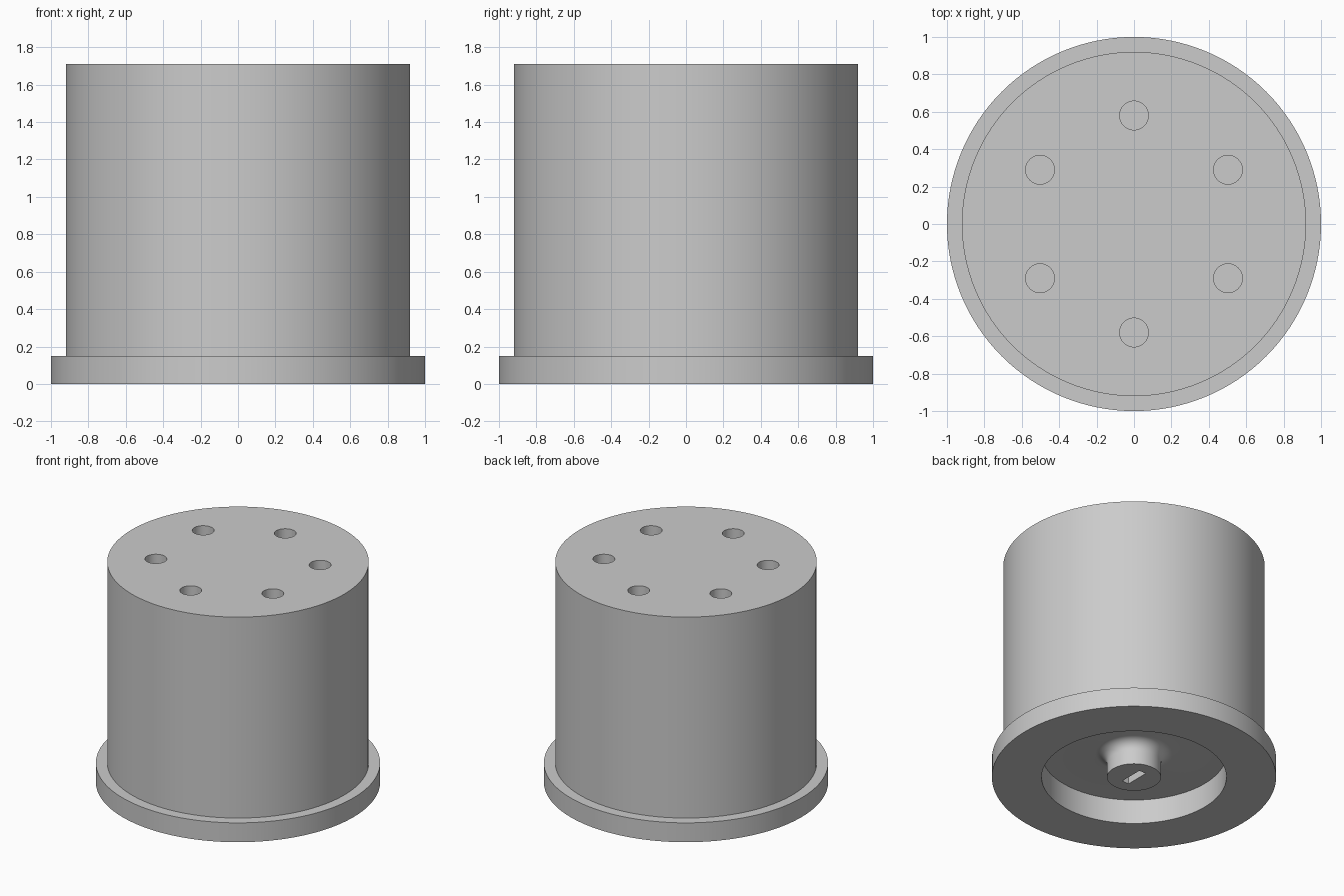
import bpy
import bmesh
import math
from mathutils import Matrix, Vector

cube = bpy.data.objects.get("Cube")
if cube:
    bpy.data.objects.remove(cube, do_unlink=True)

HEIGHT = 1.71
RECESS = 0.19
BOSS_R = 0.19
FILLET = 0.08
SEGMENTS = 128

# Single grey material
grey = bpy.data.materials.new("plain grey")
grey.use_nodes = True
colour = (0.6, 0.6, 0.6, 1)
grey.diffuse_color = colour
grey.node_tree.nodes["Principled BSDF"].inputs["Base Color"].default_value = colour


def make_object(name, bm):
    bmesh.ops.recalc_face_normals(bm, faces=bm.faces)
    mesh = bpy.data.meshes.new(name)
    bm.to_mesh(mesh)
    bm.free()
    mesh.materials.append(grey)
    obj = bpy.data.objects.new(name, mesh)
    bpy.context.collection.objects.link(obj)
    return obj


def lathe(name, profile):
    bm = bmesh.new()
    verts = [bm.verts.new((r, 0, z)) for r, z in profile]
    edges = [bm.edges.new(pair) for pair in zip(verts, verts[1:])]
    bmesh.ops.spin(bm, geom=verts + edges, cent=(0, 0, 0), axis=(0, 0, 1),
                   angle=math.tau, steps=SEGMENTS)
    bmesh.ops.remove_doubles(bm, verts=bm.verts, dist=0.0001)
    return make_object(name, bm)


def cut(target, cutter):
    mod = target.modifiers.new("cut", "BOOLEAN")
    mod.operation = "DIFFERENCE"
    mod.solver = "EXACT"
    mod.object = cutter
    bpy.context.view_layer.objects.active = target
    bpy.ops.object.modifier_apply(modifier=mod.name)
    bpy.data.objects.remove(cutter, do_unlink=True)


# Flanged housing with underside recess and filleted central boss
fillet = []
for i in range(9):
    a = math.radians(90 * i / 8)
    fillet.append((BOSS_R + FILLET * (1 - math.cos(a)),
                   RECESS - FILLET * (1 - math.sin(a))))
profile = [(0, 0), (BOSS_R, 0), *fillet, (0.65, RECESS), (0.65, 0), (1, 0),
           (1, 0.15), (0.92, 0.15), (0.92, HEIGHT), (0, HEIGHT)]
housing = lathe("flanged_housing", profile)

# Six blind bolt holes in the top
bm = bmesh.new()
for i in range(6):
    a = math.radians(30 + 60 * i)
    place = Matrix.Translation(Vector((0.58 * math.cos(a), 0.58 * math.sin(a), HEIGHT)))
    bmesh.ops.create_cone(bm, cap_ends=True, segments=48, radius1=0.077,
                          radius2=0.077, depth=0.6, matrix=place)
cut(housing, make_object("bolt_hole_cutter", bm))

# Keyway slot in the boss
bm = bmesh.new()
bmesh.ops.create_cube(bm, size=1, matrix=Matrix.Diagonal((0.06, 0.19, 0.3, 1)))
cut(housing, make_object("slot_cutter", bm))

# Smooth round walls, keep rims sharp
bpy.ops.object.select_all(action="DESELECT")
housing.select_set(True)
bpy.context.view_layer.objects.active = housing
bpy.ops.object.shade_smooth_by_angle(angle=math.radians(30))
